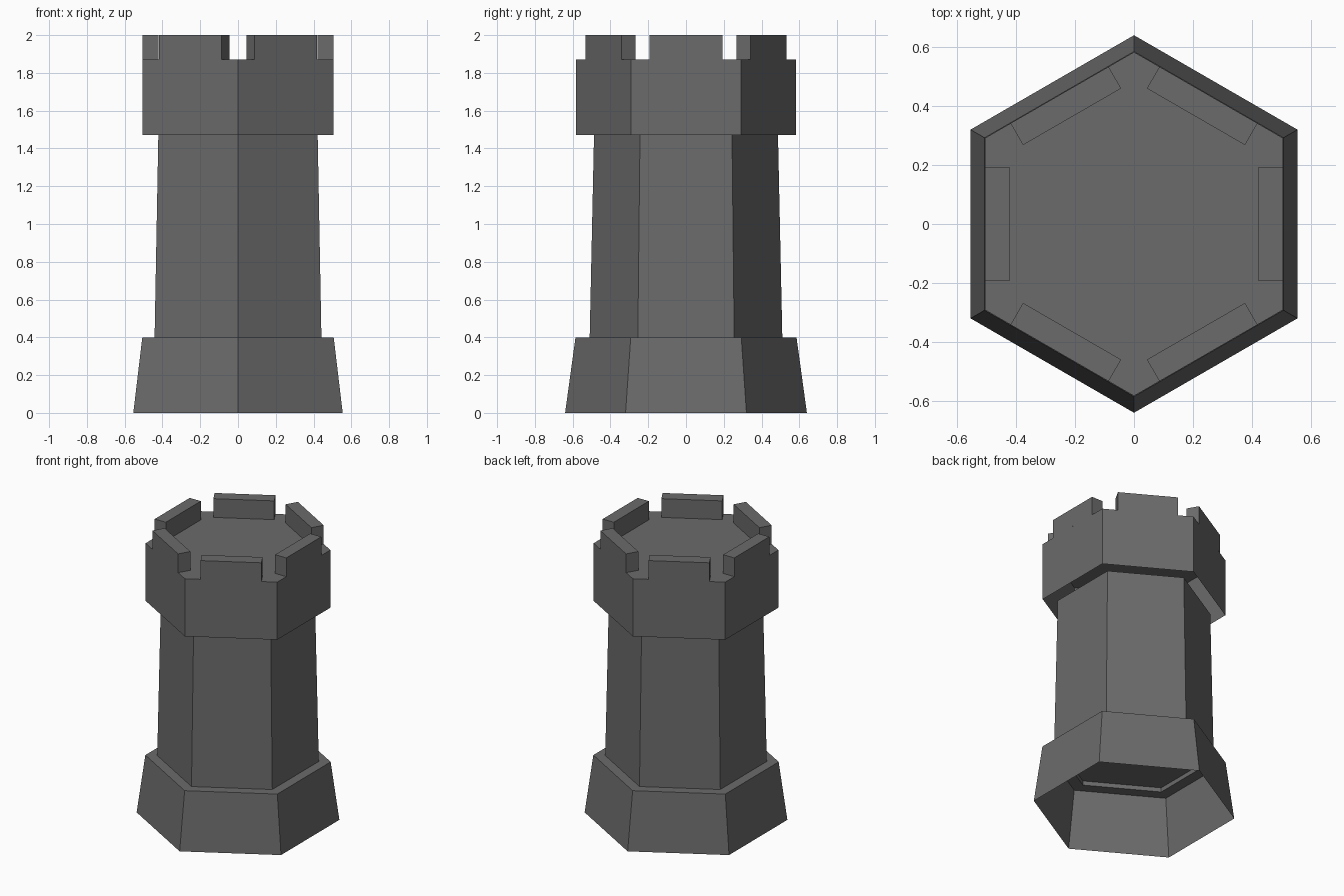
import bpy
import bmesh
import math
from mathutils import Matrix, Vector

cube = bpy.data.objects.get("Cube")
if cube:
    bpy.data.objects.remove(cube, do_unlink=True)

SIDES = 6

stone = bpy.data.materials.new("dark_grey_stone")
stone.use_nodes = True
colour = (0.147, 0.147, 0.147, 1)
stone.diffuse_color = colour
stone.node_tree.nodes["Principled BSDF"].inputs["Base Color"].default_value = colour


def finish(name, bm):
    mesh = bpy.data.meshes.new(name)
    bm.to_mesh(mesh)
    bm.free()
    mesh.materials.append(stone)
    obj = bpy.data.objects.new(name, mesh)
    bpy.context.scene.collection.objects.link(obj)
    return obj


def hex_shell(name, profile, cap_start=False, cap_end=False):
    """Sweep (corner radius, height) points round a hexagon, corners on the y axis."""
    bm = bmesh.new()
    rings = []
    for radius, z in profile:
        angles = [math.pi / 2 + math.tau * i / SIDES for i in range(SIDES)]
        rings.append([bm.verts.new((radius * math.cos(a), radius * math.sin(a), z)) for a in angles])
    for low, high in zip(rings, rings[1:]):
        for i in range(SIDES):
            j = (i + 1) % SIDES
            bm.faces.new((low[i], low[j], high[j], high[i]))
    if cap_start:
        bm.faces.new(rings[0][::-1])
    if cap_end:
        bm.faces.new(rings[-1])
    return finish(name, bm)


# Flared hollow base with a ledge on top
hex_shell("base", [(0.64, 0), (0.585, 0.4), (0.505, 0.4)])

# Tapered shaft with a shallow recess underneath
hex_shell("shaft", [(0.50, 0.43), (0.50, 0.4), (0.51, 0.4), (0.487, 1.47)],
          cap_start=True, cap_end=True)

# Overhanging crown, open below and closed by the roof floor
hex_shell("crown", [(0.583, 1.47), (0.583, 1.87)], cap_end=True)

# One battlement block centred on each side of the crown
inner, outer, half_width, bottom, top = 0.42, 0.505, 0.192, 1.87, 2.0
for i in range(SIDES):
    bm = bmesh.new()
    size = Vector((outer - inner, 2 * half_width, top - bottom))
    centre = Vector(((inner + outer) / 2, 0, (bottom + top) / 2))
    turn = Matrix.Rotation(math.tau * i / SIDES, 4, "Z")
    bmesh.ops.create_cube(bm, size=1, matrix=turn @ Matrix.Translation(centre) @ Matrix.Diagonal((*size, 1)))
    # The hidden underside is left out
    bm.normal_update()
    bmesh.ops.delete(bm, geom=[f for f in bm.faces if f.normal.z < -0.5], context="FACES")
    finish(f"battlement_{i + 1}", bm)
